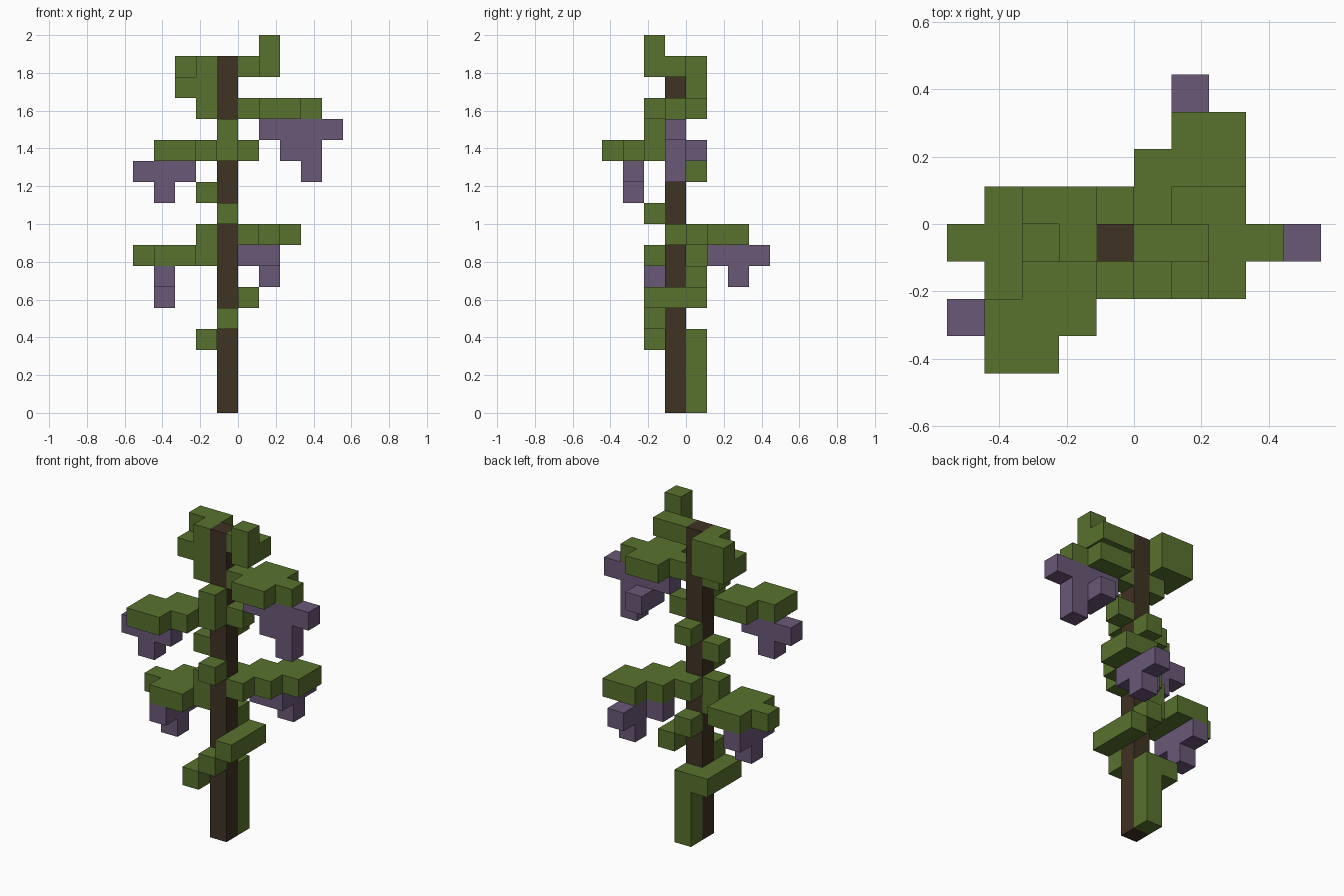
import bpy, bmesh
from mathutils import Vector

if "Cube" in bpy.data.objects:
    bpy.data.objects.remove(bpy.data.objects["Cube"])

U = 2 / 18  # edge of one cube


def material(name, rgb):
    m = bpy.data.materials.new(name)
    m.diffuse_color = (*rgb, 1)
    m.use_nodes = True
    m.node_tree.nodes["Principled BSDF"].inputs["Base Color"].default_value = m.diffuse_color
    return m


BARK = material("dark_bark", (0.051, 0.032, 0.017))
LEAF = material("leaf_green", (0.098, 0.168, 0.027))
BLOOM = material("blossom_purple", (0.144, 0.098, 0.185))


def blocks(name, mat, *boxes):
    """Outer skin of a union of boxes (x, y, z, nx, ny, nz) in cube units."""
    cells = set()
    for x, y, z, nx, ny, nz in boxes:
        cells |= {(x + i, y + j, z + k)
                  for i in range(nx) for j in range(ny) for k in range(nz)}
    bm = bmesh.new()
    for c in sorted(cells):
        mid = Vector(c) + Vector((0.5, 0.5, 0.5))
        for axis in range(3):
            for sign in (-1, 1):
                n = [0, 0, 0]
                n[axis] = sign
                if tuple(a + b for a, b in zip(c, n)) in cells:
                    continue
                n = Vector(n)
                a = Vector((0, 0, 0))
                a[(axis + 1) % 3] = 1
                b = n.cross(a)
                bm.faces.new([bm.verts.new((mid + (n + a * s + b * t) / 2) * U)
                              for s, t in ((-1, -1), (1, -1), (1, 1), (-1, 1))])
    bmesh.ops.remove_doubles(bm, verts=bm.verts, dist=1e-4)
    bmesh.ops.dissolve_limit(bm, angle_limit=0.01, verts=bm.verts, edges=bm.edges)
    me = bpy.data.meshes.new(name)
    bm.to_mesh(me)
    bm.free()
    me.materials.append(mat)
    bpy.context.collection.objects.link(bpy.data.objects.new(name, me))


# Trunk
blocks("trunk", BARK, (-1, -1, 0, 1, 1, 17))

# Vine winding up the lower trunk
blocks("vine_base", LEAF, (-1, 0, 0, 1, 1, 4), (-2, -2, 3, 1, 3, 1))
blocks("vine_front_low", LEAF, (-1, -2, 4, 1, 1, 1))
blocks("vine_right_low", LEAF, (0, -2, 5, 1, 3, 1))
blocks("vine_back_low", LEAF, (-1, 0, 6, 1, 1, 1))

# Vine winding up the middle of the trunk
blocks("vine_front_mid", LEAF, (-1, -2, 9, 1, 1, 1))
blocks("vine_left_mid", LEAF, (-2, -1, 10, 1, 1, 1))
blocks("vine_back_mid", LEAF, (-1, 0, 11, 1, 1, 1))
blocks("vine_right_mid", LEAF, (0, -1, 12, 1, 1, 1))

# Leaf canopies
blocks("canopy_lower_left", LEAF,
       (-5, -1, 7, 4, 1, 1), (-4, -2, 7, 2, 3, 1), (-2, -1, 7, 1, 1, 2))
blocks("canopy_back_right", LEAF,
       (-1, 0, 8, 3, 1, 1), (0, -1, 8, 1, 3, 1),
       (1, 1, 8, 2, 2, 1))
blocks("canopy_front_left", LEAF,
       (-1, -2, 12, 1, 1, 2), (-3, -2, 12, 2, 1, 1),
       (-4, -3, 12, 3, 1, 1), (-4, -4, 12, 2, 1, 1))
blocks("canopy_upper_right", LEAF, (0, -1, 14, 4, 1, 1), (1, -2, 14, 2, 3, 1))

# Crown
blocks("crown_left", LEAF,
       (-2, -1, 14, 1, 1, 3), (-3, -1, 15, 2, 1, 1), (-3, 0, 15, 2, 1, 2))
blocks("crown_right", LEAF, (0, -1, 16, 2, 1, 1), (1, -2, 16, 1, 1, 2))

# Hanging blossoms beneath each canopy
blocks("blossom_lower_left", BLOOM, (-4, -2, 6, 1, 3, 1), (-4, -1, 5, 1, 1, 1))
blocks("blossom_back_right", BLOOM,
       (0, 1, 7, 1, 1, 1), (1, 1, 7, 1, 3, 1), (1, 2, 6, 1, 1, 1))
blocks("blossom_front_left", BLOOM, (-5, -3, 11, 3, 1, 1), (-4, -3, 10, 1, 1, 1))
blocks("blossom_upper_right", BLOOM,
       (1, -1, 13, 4, 1, 1), (2, -1, 12, 2, 1, 1),
       (2, 0, 12, 1, 1, 1), (3, -1, 11, 1, 1, 1))
